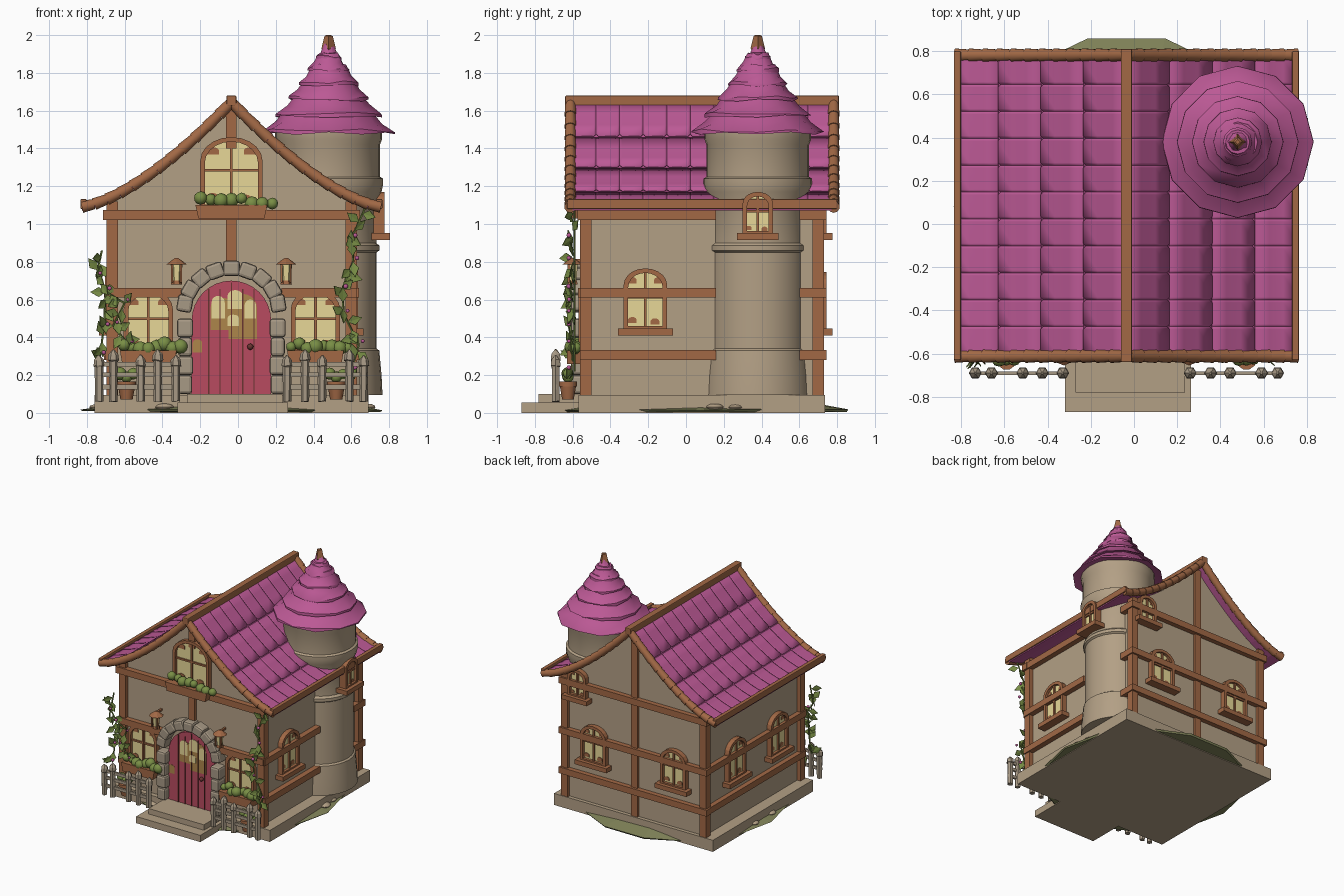
import bpy, bmesh, random
from math import pi, sin, cos, radians
from mathutils import Matrix, Vector

random.seed(4)
if "Cube" in bpy.data.objects:
    bpy.data.objects.remove(bpy.data.objects["Cube"])


def material(name, *rgb):
    m = bpy.data.materials.new(name)
    m.use_nodes = True
    m.diffuse_color = (*rgb, 1)
    m.node_tree.nodes["Principled BSDF"].inputs["Base Color"].default_value = (*rgb, 1)
    return m


plaster = material("plaster", .45, .35, .235)
shingle = material("magenta_shingle", .50, .10, .30)
timber = material("timber", .36, .14, .06)
paint = material("red_door_paint", .48, .07, .115)
glow = material("window_glow", .82, .70, .32)
ochre = material("door_glint", .42, .24, .07)
leaf = material("leaf_green", .19, .27, .06)
grass = material("grass", .23, .24, .105)
stone = material("warm_stone", .39, .32, .235)
dark = material("dark_wood", .14, .035, .03)

MID = -.035          # centre line of the house
SIDES = (-1, 1)


def finish(name, bm, mat, smooth=False, bevel=0, normals=True):
    if normals:
        bmesh.ops.recalc_face_normals(bm, faces=bm.faces)
    me = bpy.data.meshes.new(name)
    bm.to_mesh(me)
    bm.free()
    me.materials.append(mat)
    ob = bpy.data.objects.new(name, me)
    bpy.context.collection.objects.link(ob)
    if smooth:
        me.polygons.foreach_set("use_smooth", [True] * len(me.polygons))
        me.set_sharp_from_angle(angle=radians(40))
    if bevel:
        mod = ob.modifiers.new("soft_edges", "BEVEL")
        mod.width, mod.segments = bevel, 2
    return ob


def box(name, mat, x, y, z, bevel=0):
    bm = bmesh.new()
    lo, hi = Vector((x[0], y[0], z[0])), Vector((x[1], y[1], z[1]))
    M = Matrix.Translation((lo + hi) / 2) @ Matrix.Diagonal((*(hi - lo), 1))
    bmesh.ops.create_cube(bm, size=1, matrix=M)
    return finish(name, bm, mat, bevel=bevel)


def place(x, y, z, angle=0):
    return Matrix.Translation((x, y, z)) @ Matrix.Rotation(angle, 4, "Z")


def prism(name, mat, outline, near, far, M=Matrix(), hole=None):
    """Extrude an upright outline in depth, optionally leaving a hole of equal point count."""
    bm = bmesh.new()
    loops = [[bm.verts.new(M @ Vector((u, d, v))) for u, v in pts]
             for pts in ([outline, hole] if hole else [outline]) for d in (near, far)]
    n = len(outline)
    pairs = [(0, 1), (2, 3), (0, 2), (1, 3)] if hole else [(0, 1)]
    for a, b in pairs:
        for i in range(n):
            j = (i + 1) % n
            bm.faces.new((loops[a][i], loops[a][j], loops[b][j], loops[b][i]))
    if not hole:
        bm.faces.new(loops[0])
        bm.faces.new(loops[1])
    return finish(name, bm, mat)


def arch(w, h, rise, lift=0, n=10):
    arc = [(w / 2 * cos(pi * i / n), lift + h - rise + rise * sin(pi * i / n)) for i in range(n + 1)]
    return [(-w / 2, lift), (w / 2, lift)] + arc


def rect(w, z0, z1, u=0):
    return [(u - w / 2, z0), (u + w / 2, z0), (u + w / 2, z1), (u - w / 2, z1)]


def lathe(name, mat, profile, x, y, n=24, wobble=0, smooth=True):
    bm = bmesh.new()
    rings = []
    for r, z in profile:
        rings.append([bm.verts.new((x + r * cos(2 * pi * i / n), y + r * sin(2 * pi * i / n),
                                    z + random.uniform(-wobble, wobble))) for i in range(n)])
    for a, b in zip(rings, rings[1:]):
        for i in range(n):
            j = (i + 1) % n
            bm.faces.new((a[i], a[j], b[j], b[i]))
    bm.faces.new(rings[0])
    bm.faces.new(rings[-1])
    return finish(name, bm, mat, smooth)


def log(bm, a, b, r1, r2, sides=10):
    a, b = Vector(a), Vector(b)
    M = Matrix.Translation((a + b) / 2) @ (b - a).to_track_quat("Z", "Y").to_matrix().to_4x4()
    bmesh.ops.create_cone(bm, cap_ends=True, segments=sides, radius1=r1, radius2=r2,
                          depth=(b - a).length, matrix=M)


def blobs(name, mat, spots, size, flat=1):
    bm = bmesh.new()
    for p in spots:
        s = size * random.uniform(.8, 1.25)
        bmesh.ops.create_icosphere(bm, subdivisions=2, radius=1,
                                   matrix=Matrix.Translation(p) @ Matrix.Diagonal((s, s, s * flat, 1)))
    return finish(name, bm, mat, True)


def roof_z(d):
    return 1.09 + .555 * max(0, 1 - abs(d) / .8) ** 1.5


# Ground, base slab and steps
lathe("grass_mound", grass, [(.79, .008), (.8, .016), (.66, .04)], MID, .08, 14, .004, False)
box("base_slab", plaster, (-.76, .69), (-.57, .735), (0, .095))
box("lower_step", plaster, (-.32, .265), (-.87, -.5), (0, .055))
box("upper_step", plaster, (-.27, .235), (-.78, -.5), (.055, .1))
blobs("ground_stones", plaster, [(MID + .72 * cos(t), .08 + .73 * sin(t), .03)
                                 for t in (.1, .25, 3, 3.3, 4.2, 5.3)], .045, .4)

# Walls with gables
ds = [.63 - .07 * i for i in range(19)]
prism("house_walls", plaster, [(-.665, .09), (.595, .09)] + [(MID + d, roof_z(d) - .03) for d in ds],
      -.53, .705)

# Timber frame
for x in (-.665, .6):
    for y in (-.53, .7):
        box("corner_post", timber, (x - .03, x + .03), (y - .03, y + .03), (.09, 1.12))
box("back_middle_post", timber, (MID - .028, MID + .028), (.69, .725), (.09, 1.6))
for z in ((.8, 1.05), (1.4, 1.62)):
    box("front_middle_post", timber, (MID - .028, MID + .028), (-.555, -.5), z)
for z in ((.28, .332), (.61, .662), (1.022, 1.075)):
    box("back_beam", timber, (-.71, .64), (.69, .745), z)
    box("right_beam", timber, (-.705, -.65), (-.56, .74), z)
    box("left_front_beam", timber, (.58, .64), (-.56, .16), z)
    box("left_back_beam", timber, (.58, .64), (.6, .74), z)
for x in ((-.7, -.3), (.23, .63)):
    box("front_beam", timber, x, (-.572, -.52), (.61, .662))
box("front_top_beam", timber, (-.715, .645), (-.575, -.52), (1.022, 1.075))

# Main roof: deck, shingle rows, ridge, eaves and rake logs
ds = [.79 - .079 * i for i in range(21)]
prism("roof_deck", shingle, [(MID + d, roof_z(d)) for d in ds]
      + [(MID + d, roof_z(d) - .02) for d in reversed(ds)], -.6, .77)
bm = bmesh.new()
count, step, notch = 11, 1.37 / 11, .012
for side in SIDES:
    for row in range(4):
        for t in range(count):
            y0 = -.6 + t * step
            grid = []
            for k in range(4):
                line = []
                for c, y in enumerate((y0, y0 + notch, y0 + step - notch, y0 + step)):
                    d = (row + k / 3) * .198 - (notch if k == 3 and c in (0, 3) else 0)
                    line.append(bm.verts.new((MID + side * d, y, roof_z(d) + .004 + .003 * k)))
                grid.append(line)
            for a, b in zip(grid, grid[1:]):
                for c in range(3):
                    quad = (a[c], a[c + 1], b[c + 1], b[c])
                    bm.faces.new(quad if side < 0 else quad[::-1])
tiles = finish("roof_shingles", bm, shingle, smooth=True, normals=False)
mod = tiles.modifiers.new("thickness", "SOLIDIFY")
mod.thickness, mod.offset = .006, 0
box("ridge_beam", timber, (MID - .026, MID + .026), (-.64, .81), (1.625, 1.68), .006)
bm = bmesh.new()
for y in (-.612, .782):
    for side in SIDES:
        for i in range(12):
            d0, d1 = i * .066, (i + 1) * .066
            log(bm, (MID + side * d0, y, roof_z(d0)), (MID + side * d1, y, roof_z(d1)), .027, .032)
finish("rake_logs", bm, timber, True)
for side in SIDES:
    x = MID + side * .783
    box("eave_beam", timber, (x - .016, x + .016), (-.63, .8), (1.08, 1.132), .005)

# Round tower
TX, TY = .48, .38
lathe("tower", plaster, [(.285, .095), (.28, .2), (.268, .33), (.254, .34), (.254, .85), (.268, .86),
                         (.268, .885), (.252, .9), (.252, 1.1), (.28, 1.17), (.288, 1.21), (.288, 1.24),
                         (.272, 1.25), (.272, 1.42), (.283, 1.45), (.283, 1.5)], TX, TY, 28)
radii = [.352, .282, .212, .158, .113, .068, .03]
heights = [1.48, 1.57, 1.657, 1.735, 1.81, 1.87, 1.92]
for i in range(6):
    r, z, r2, z2 = radii[i], heights[i], radii[i + 1], heights[i + 1]
    lathe("tower_roof_tier", shingle, [(r * .7, z + .025), (r, z), (r * .995, z + .014),
                                       (r * .4 + r2 * .5, z * .5 + z2 * .5 + .01), (r2 * .82, z2 + .03)],
          TX, TY, 12, .009)
lathe("tower_finial", timber, [(.024, 1.9), (.038, 1.93), (.022, 1.995), (.012, 2)], TX, TY, 4, 0, False)


# Arched windows
def window(M, w, h, sill=True):
    f, rise = .024, w * .38
    prism("window_pane", glow, arch(w - f, h - f, rise, f / 2), -.012, .05, M)
    prism("window_frame", timber, arch(w, h, rise), -.035, .05, M,
          arch(w - 2 * f, h - 2 * f, rise - f / 2, f))
    prism("window_mullion", timber, rect(.014, 0, h - .01), -.026, .01, M)
    prism("window_crossbar", timber, rect(w - f, h * .52, h * .52 + .014), -.024, .01, M)
    # worn corners of the glazing
    for u, v in ((-.3, .76), (.3, .76), (-.3, .12), (.22, .1)):
        prism("window_worn_patch", timber, arch(w * .2, h * .1, h * .05, v * h), -.016, -.01,
              M @ place(u * w, 0, 0))
    if sill:
        prism("window_sill", timber, rect(w + .06, -.025, .012), -.065, .05, M)


for x in (-.475, .41):
    window(place(x, -.535, .32), .26, .33, False)
window(place(MID, -.535, 1.08), .33, .38, False)
for x in (-.4, .33):
    window(place(x, .71, .435, pi), .23, .31)
window(place(.48, .71, .94, pi), .17, .23)
window(place(.6, -.215, .435, pi / 2), .23, .33)
window(place(.74, TY, .94, pi / 2), .16, .23)
for y in (-.22, .33):
    window(place(-.67, y, .435, -pi / 2), .23, .33)

# Planters with greenery
for x, z, w in ((-.475, .26, .3), (.41, .26, .3), (MID, 1.03, .38)):
    prism("planter", timber, [(-w * .46, 0), (w * .46, 0), (w / 2, .07), (-w / 2, .07)],
          -.1, 0, place(x, -.53, z))
    blobs("planter_greens", leaf, [(x + w * (i / 7 - .43), -.59 + random.uniform(-.02, .02),
                                    z + random.uniform(.075, .11)) for i in range(8)], .034)

# Door with stone surround
door = place(MID, -.54, .1)
prism("door", paint, arch(.42, .6, .21, 0, 16), -.015, .03, door)
for u in (-.12, -.06, 0, .06, .12):
    prism("door_groove", dark, rect(.006, 0, .555 if u else .59, u), -.02, -.01, door)
for mat, u, v, w, h in ((ochre, .06, .29, .15, .24), (ochre, -.18, .22, .05, .07), (ochre, -.05, .34, .12, .17),
                        (glow, -.07, .4, .07, .12), (glow, .02, .45, .08, .1), (glow, .01, .36, .06, .06),
                        (glow, .1, .4, .06, .1)):
    prism("door_glint", mat, arch(w, h, h * .3, v), -.017 if mat is ochre else -.0185, -.01,
          door @ place(u, 0, 0))
blobs("door_knob", dark, [(MID + .1, -.57, .35)], .014)
bm = bmesh.new()
for side in SIDES:
    for i in range(4):
        M = place(MID + side * .245, -.56, .15 + i * .1)
        bmesh.ops.create_cube(bm, size=1, matrix=M @ Matrix.Diagonal((.075 + .01 * (i % 2), .1, .1, 1)))
for i in range(9):
    t = pi * (i + .5) / 9
    M = place(MID + .25 * cos(t), -.56, .54 + .225 * sin(t)) @ Matrix.Rotation(pi / 2 - t, 4, "Y")
    bmesh.ops.create_cube(bm, size=1, matrix=M @ Matrix.Diagonal((.09, .1, .082, 1)))
finish("door_stones", bm, stone, bevel=.016)

# Wall lanterns
for x in (-.325, .255):
    lathe("lantern_light", glow, [(.022, .69), (.032, .79)], x, -.6, 6, 0, False)
    lathe("lantern_cap", timber, [(.055, .785), (.03, .805), (.008, .82)], x, -.6, 8, 0, False)
    lathe("lantern_base", timber, [(.03, .68), (.026, .7)], x, -.6, 6, 0, False)
    box("lantern_bracket", timber, (x - .008, x + .008), (-.6, -.52), (.8, .815))
    for u in (-.024, .024):
        box("lantern_bar", timber, (x + u - .005, x + u + .005), (-.628, -.615), (.69, .79))

# Picket fence and flower pots
for side in SIDES:
    for i, off in enumerate((.295, .39, .48, .625, .7)):
        top = .28 + .03 * (i % 2)
        lathe("fence_picket", stone, [(.022, .06), (.024, top - .035), (.03, top - .03), (.026, top),
                                      (.005, top + .025)], MID + side * off, -.69, 6, .004, False)
    for z in (.125, .19, .245):
        ends = sorted((MID + side * .28, MID + side * .72))
        box("fence_rail", stone, ends, (-.698, -.682), (z, z + .024))
    x = MID + side * .555
    lathe("flower_pot", timber, [(.032, .07), (.045, .14), (.05, .14), (.05, .165)], x, -.625, 10)
    blobs("pot_plant", leaf, [(x + dx, -.625, .19 + abs(dx) / 2) for dx in (-.035, 0, .035)], .03)

# Climbing vines
bm_stem, bm_leaf, flowers = bmesh.new(), bmesh.new(), []
vines = [[(-.58, .36), (-.66, .46), (-.6, .58), (-.7, .64), (-.75, .72), (-.72, .86)],
         [(-.73, .3), (-.71, .45), (-.7, .64)],
         [(.6, .22), (.64, .36), (.56, .52), (.55, .65), (.61, .8), (.6, .92), (.68, 1.1)]]
for path in vines:
    for (xa, za), (xb, zb) in zip(path, path[1:]):
        log(bm_stem, (xa, -.59, za), (xb, -.59, zb), .006, .006, 5)
        for k in range(4):
            f = k / 4
            M = place(xa + (xb - xa) * f, -.6, za + (zb - za) * f, random.uniform(-.8, .8))
            M = M @ Matrix.Rotation(random.uniform(0, 2 * pi), 4, "Y")
            vs = [bm_leaf.verts.new(M @ Vector(p)) for p in
                  ((0, 0, 0), (.026, -.012, .035), (0, -.02, .08), (-.026, -.012, .035))]
            bm_leaf.faces.new(vs[:3])
            bm_leaf.faces.new((vs[0], vs[2], vs[3]))
        flowers.append((xa + .02, -.62, za + .02))
bmesh.ops.recalc_face_normals(bm_leaf, faces=bm_leaf.faces)
bmesh.ops.solidify(bm_leaf, geom=bm_leaf.faces[:], thickness=.005)
finish("vine_stems", bm_stem, leaf, True)
finish("vine_leaves", bm_leaf, leaf)
blobs("vine_flowers", shingle, flowers, .011)
